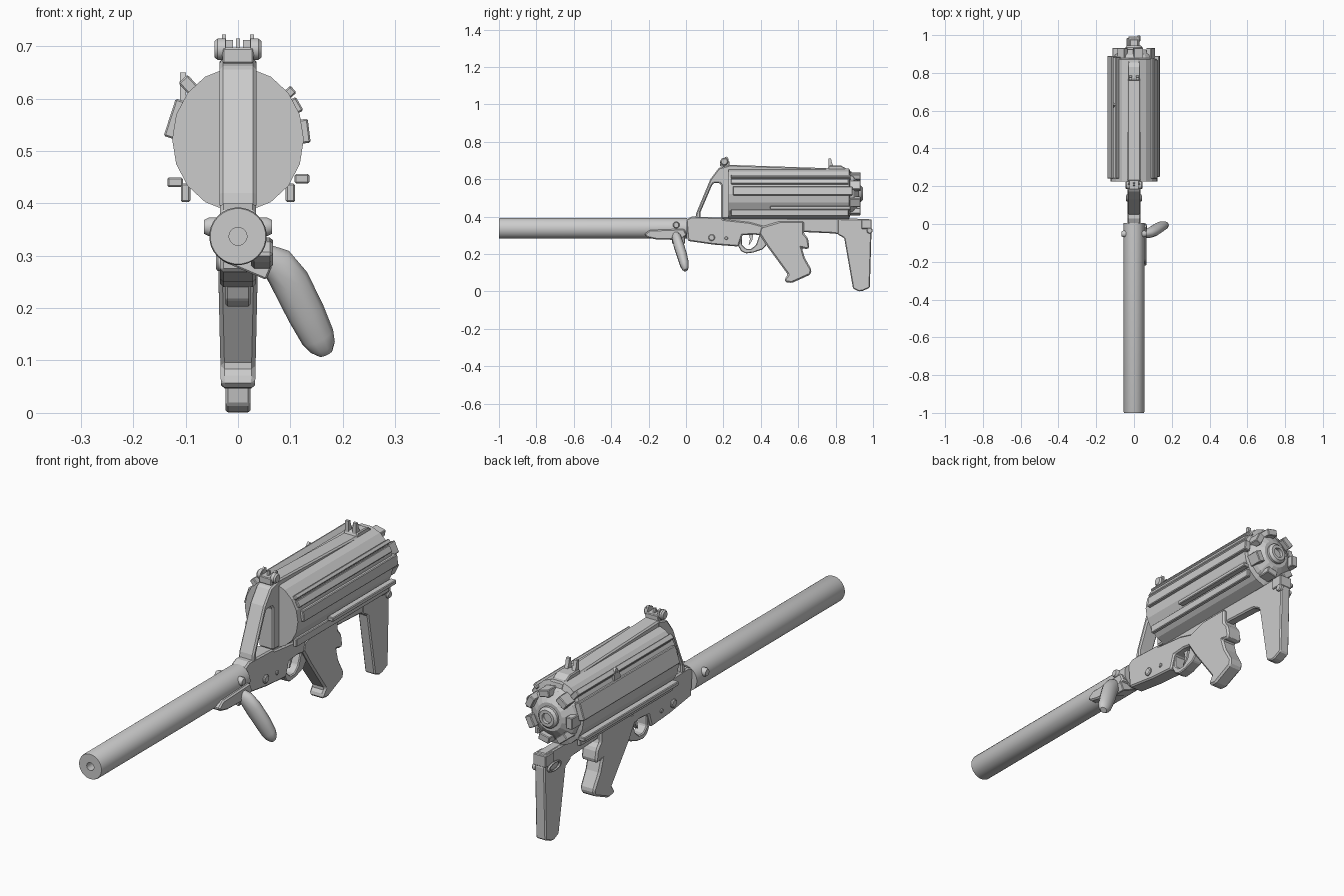
import bpy, bmesh, math
from mathutils import Vector, Matrix

if "Cube" in bpy.data.objects:
    bpy.data.objects.remove(bpy.data.objects["Cube"])


def finish(name, bm, smooth=False, bevel=0):
    bmesh.ops.remove_doubles(bm, verts=bm.verts, dist=1e-5)
    bmesh.ops.recalc_face_normals(bm, faces=bm.faces)
    me = bpy.data.meshes.new(name)
    bm.to_mesh(me)
    bm.free()
    ob = bpy.data.objects.new(name, me)
    bpy.context.collection.objects.link(ob)
    if bevel:
        m = ob.modifiers.new("bevel", 'BEVEL')
        m.width, m.segments, m.limit_method = bevel, 1, 'ANGLE'
    if smooth:
        bpy.context.view_layer.objects.active = ob
        ob.select_set(True)
        bpy.ops.object.shade_smooth_by_angle(angle=math.radians(35))
        ob.select_set(False)
    return ob


def prism(name, pts, half, cx=0, bevel=0.006):
    """Side profile of (y, z) points extruded across x."""
    bm = bmesh.new()
    a = [bm.verts.new((cx - half, y, z)) for y, z in pts]
    b = [bm.verts.new((cx + half, y, z)) for y, z in pts]
    bm.faces.new(a)
    bm.faces.new(b[::-1])
    for i in range(len(pts)):
        j = (i + 1) % len(pts)
        bm.faces.new((a[i], a[j], b[j], b[i]))
    return finish(name, bm, bevel=bevel)


def lathe(name, prof, loc, n=24, smooth=True, axis='Y', sx=1):
    """Profile of (radius, along) points turned about the y or x axis."""
    bm = bmesh.new()
    rings = []
    for r, t in prof:
        ring = []
        for k in range(n):
            a = 2 * math.pi * (k + 0.5) / n
            u, v = r * math.sin(a) * sx, r * math.cos(a)
            p = Vector((u, t, v)) if axis == 'Y' else Vector((t, u, v))
            ring.append(bm.verts.new(p + Vector(loc)))
        rings.append(ring)
    for p, q in zip(rings, rings[1:]):
        for k in range(n):
            bm.faces.new((p[k], p[(k + 1) % n], q[(k + 1) % n], q[k]))
    bmesh.ops.remove_doubles(bm, verts=bm.verts, dist=1e-5)
    return finish(name, bm, smooth)


def box(name, c, size, angle=0, bevel=0.003):
    """Box turned about the y axis."""
    bm = bmesh.new()
    bmesh.ops.create_cube(bm, size=1, matrix=Matrix.Translation(c)
                          @ Matrix.Rotation(angle, 4, 'Y') @ Matrix.Diagonal((*size, 1)))
    return finish(name, bm, bevel=bevel)


def knob(name, x0, x1, y, z, r):
    lathe(name, [(0, x0), (r, x0), (r, x1 * .7 + x0 * .3), (r * .75, x1), (0, x1)],
          (0, y, z), 14, axis='X')


# long barrel shroud with bore
lathe("barrel", [(0, -.9), (.017, -.9), (.017, -1), (.053, -1), (.055, -.995), (.055, .005), (0, .005)],
      (0, 0, .337), 28)

# receiver and the bar running back to the stock
prism("receiver", [(0, .385), (.03, .4), (.19, .395), (.2, .385), (.34, .37), (.43, .345), (.43, .30),
                   (.395, .30), (.36, .305), (.30, .30), (.28, .24), (.15, .25), (.01, .27)], .034)
prism("receiver_bar", [(.19, .395), (.98, .388), (.98, .33), (.84, .30), (.79, .31), (.62, .318),
                       (.44, .30), (.28, .33)], .022)
prism("trigger_guard", [(.275, .25), (.295, .215), (.32, .203), (.36, .208), (.41, .225), (.44, .26), (.43, .31),
                        (.395, .31), (.375, .25), (.35, .228), (.32, .228), (.298, .25), (.3, .30), (.28, .30)],
      .024, bevel=.004)
prism("trigger", [(.335, .31), (.36, .31), (.355, .275), (.34, .25), (.335, .252), (.342, .28)], .008, bevel=0)

# pistol grip, tapering to the foot
grip = prism("pistol_grip", [(.39, .31), (.40, .345), (.5, .375), (.63, .375), (.63, .31), (.652, .285), (.66, .238),
                             (.65, .225), (.62, .232), (.635, .18), (.672, .115), (.665, .09), (.565, .045),
                             (.53, .05), (.527, .065), (.545, .09), (.435, .24)], .037, bevel=.01)
for v in grip.data.vertices:
    v.co.x *= .85 + .15 * min(1, v.co.z / .24)

# shoulder stock with sling loop
prism("stock", [(.81, .386), (.98, .388), (.992, .33), (.983, .02), (.945, .003), (.925, 0), (.893, .015),
                (.846, .285), (.81, .305)], .024, bevel=.005)
box("stock_hinge", (0, .965, .36), (.06, .055, .05))
bpy.ops.mesh.primitive_torus_add(location=(-.034, .94, .325), rotation=(0, math.pi / 2, 0), major_radius=.028,
                                 minor_radius=.006, major_segments=14, minor_segments=6)
loop = bpy.context.object
loop.name = "sling_loop"
loop.scale = (.6, 1.4, 1)
knob("stock_pin", .018, .034, .982, .325, .016)

# front sight tower: sloping strut joined to an upright at the drum
prism("sight_tower", [(.05, .39), (.055, .42), (.13, .60), (.175, .66), (.24, .678), (.24, .39), (.188, .39),
                      (.188, .57), (.18, .58), (.148, .58), (.138, .565), (.078, .425), (.078, .39)], .035)

# drum magazine: body, rear cone and hub
DZ = .522
lathe("drum", [(0, .226), (.138, .226), (.138, .872), (.11, .88), (0, .88)], (0, 0, DZ), 18, False, sx=.91)
lathe("drum_rear_cone", [(.115, .87), (.105, .895), (.06, .925), (0, .925)], (0, 0, DZ), 16, False)
lathe("drum_hub", [(.045, .91), (.045, .935), (.035, .945), (.022, .945), (.022, .93), (0, .93)], (0, 0, DZ), 18)
for k in range(7):
    a = 2 * math.pi * (k + .25) / 7
    box("drum_claw", (.098 * math.sin(a), .9, DZ + .098 * math.cos(a)), (.05, .066, .03), a)

# lengthwise ribs: x, z, tangential width, radial depth, start, end
for x, z, w, d, y0, y1 in [(-.091, .622, .024, .042, .24, .885), (-.117, .56, .075, .028, .24, .89),
                           (.097, .61, .018, .024, .24, .88), (.122, .537, .046, .028, .25, .89),
                           (.122, .447, .018, .028, .45, .88), (-.12, .44, .018, .03, .24, .88),
                           (.108, .585, .03, .022, .24, .87), (.1, .42, .035, .018, .24, .87),
                           (-.1, .42, .035, .018, .24, .87)]:
    ang = math.atan2(x, z - DZ) if z > .5 else math.copysign(math.pi / 2, x)
    box("drum_rib", (x, (y0 + y1) / 2, z), (w, y1 - y0, d), ang)
prism("side_lever", [(.6, .59), (.64, .59), (.645, .63), (.63, .65), (.605, .62)], .006, -.105, 0)

# top rail
prism("top_rail", [(.22, .60), (.22, .677), (.875, .655), (.885, .60)], .034)

# front sight
box("front_sight_base", (0, .208, .682), (.06, .05, .03))
for s in (-1, 1):
    knob("front_sight_knob", s * .024, s * .045, .205, .694, .021)
    prism("front_sight_ear", [(.185, .68), (.232, .68), (.225, .715), (.215, .722), (.195, .705)], .004, s * .027, 0)
prism("front_sight_post", [(.2, .69), (.22, .69), (.215, .715), (.205, .715)], .004, bevel=0)

# rear sight
prism("rear_sight_base", [(.755, .65), (.765, .672), (.83, .672), (.87, .65)], .032, bevel=.004)
for s in (-1, 1):
    prism("rear_sight_ear", [(.762, .665), (.79, .665), (.78, .69), (.775, .712), (.763, .712)], .008, s * .018, 0)

# side pins of the receiver and barrel
for s in (-1, 1):
    knob("barrel_pin", s * .035, s * .065, -.052, .355, .018)
    knob("receiver_pin", s * .03, s * .042, .137, .288, .018)
    knob("small_pin", s * .03, s * .039, .215, .285, .009)

# folding foregrip: arm under the barrel plus an angled handle
prism("foregrip_arm", [(-.225, .303), (-.195, .328), (-.01, .335), (.005, .30), (-.03, .275), (-.16, .278),
                       (-.205, .288)], .021, .046)
box("foregrip_collar", (.02, -.04, .29), (.09, .07, .04), .4)
sq = .75
curve = bpy.data.curves.new("foregrip_handle", 'CURVE')
curve.dimensions, curve.bevel_depth, curve.bevel_resolution, curve.use_fill_caps = '3D', .037, 3, True
path = [(.045, -.055, .3, .7), (.075, -.05, .285, .9), (.1, -.04, .25, 1), (.13, -.02, .19, .98),
        (.152, -.008, .145, .88), (.162, -.003, .125, .68), (.167, 0, .114, .4)]
sp = curve.splines.new('POLY')
sp.points.add(len(path) - 1)
for p, (x, y, z, r) in zip(sp.points, path):
    p.co, p.radius = (x, y / sq, z, 1), r
handle = bpy.data.objects.new("foregrip_handle", curve)
handle.scale.y = sq
bpy.context.collection.objects.link(handle)
bpy.ops.object.select_all(action='DESELECT')
handle.select_set(True)
bpy.context.view_layer.objects.active = handle
bpy.ops.object.convert(target='MESH')
bpy.ops.object.shade_smooth_by_angle(angle=math.radians(40))
